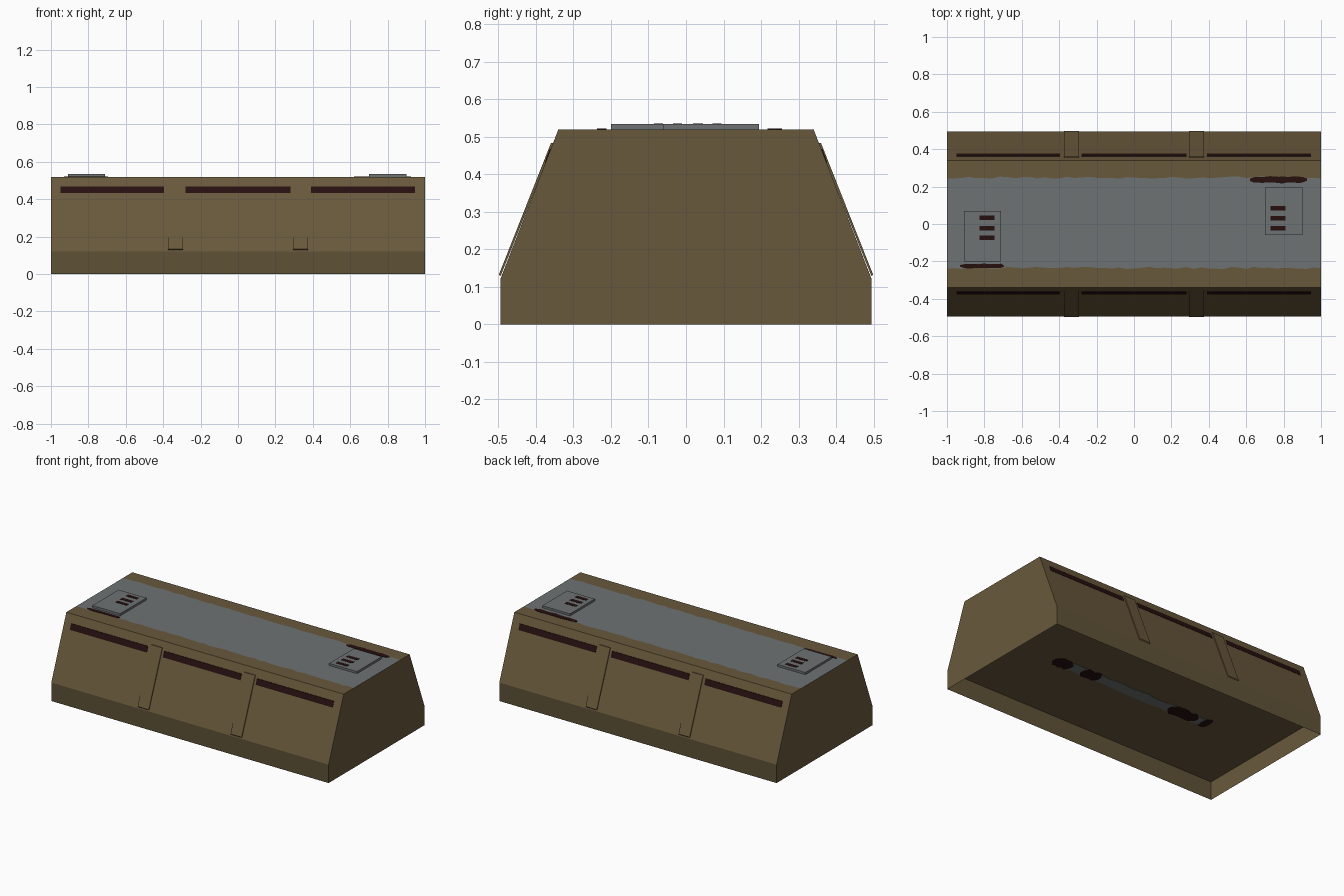
import bpy, bmesh, random

if "Cube" in bpy.data.objects:
    bpy.data.objects.remove(bpy.data.objects["Cube"])

random.seed(4)


def srgb(r, g, b):
    return [((c / 255 + 0.055) / 1.055) ** 2.4 for c in (r, g, b)] + [1.0]


def material(name, rgb):
    m = bpy.data.materials.new(name)
    m.diffuse_color = srgb(*rgb)
    m.use_nodes = True
    m.node_tree.nodes["Principled BSDF"].inputs["Base Color"].default_value = m.diffuse_color
    return m


BROWN = material("brown_paint", (105, 89, 60))
BAND = material("olive_brown_base", (95, 82, 55))
GREY = material("worn_grey", (109, 114, 116))
DARK = material("dark_slot", (38, 16, 15))


def make(name, bm, mats):
    me = bpy.data.meshes.new(name)
    bm.to_mesh(me)
    bm.free()
    for m in mats:
        me.materials.append(m)
    ob = bpy.data.objects.new(name, me)
    bpy.context.collection.objects.link(ob)
    return ob


def prism(name, pts, x0, x1, mat):
    """Closed y-z profile extruded along x."""
    bm = bmesh.new()
    f = bm.faces.new([bm.verts.new((x0, y, z)) for y, z in pts])
    ext = bmesh.ops.extrude_face_region(bm, geom=[f])["geom"]
    verts = [v for v in ext if isinstance(v, bmesh.types.BMVert)]
    bmesh.ops.translate(bm, verts=verts, vec=(x1 - x0, 0, 0))
    bmesh.ops.recalc_face_normals(bm, faces=bm.faces)
    return make(name, bm, [mat])


def box(name, x0, x1, y0, y1, z0, z1, mat):
    return prism(name, [(y0, z0), (y1, z0), (y1, z1), (y0, z1)], x0, x1, mat)


def ragged(name, x0, x1, y0, y1, z, h, mat, n=14):
    """Thin stain plate with uneven long edges and narrowed ends."""
    bm = bmesh.new()
    mid, half = (y0 + y1) / 2, (y1 - y0) / 2
    low, high = [], []
    for i in range(n + 1):
        x = x0 + (x1 - x0) * i / n
        k = 0.35 if i in (0, n) else 1.0
        low.append((x, mid - half * k * random.uniform(0.7, 1), z))
        high.append((x, mid + half * k * random.uniform(0.7, 1), z))
    f = bm.faces.new([bm.verts.new(p) for p in low + high[::-1]])
    ext = bmesh.ops.extrude_face_region(bm, geom=[f])["geom"]
    bmesh.ops.translate(bm, verts=[v for v in ext if isinstance(v, bmesh.types.BMVert)], vec=(0, 0, h))
    bmesh.ops.recalc_face_normals(bm, faces=bm.faces)
    return make(name, bm, [mat])


# Outer shell: base band and tapered body, hollow underneath up to a flat ceiling
W, T, ZB, ZT = 0.495, 0.34, 0.12, 0.52
bm = bmesh.new()
rings = [[bm.verts.new((sx, sy * y, z)) for sx, sy in ((-1, -1), (1, -1), (1, 1), (-1, 1))]
         for y, z in ((W, 0), (W, ZB), (T, ZT))]
for level in (0, 1):
    for i in range(4):
        j = (i + 1) % 4
        f = bm.faces.new((rings[level][i], rings[level][j], rings[level + 1][j], rings[level + 1][i]))
        # only the long sides of the base are the darker tone
        f.material_index = 1 if level == 0 and i in (0, 2) else 0
bm.faces.new(rings[1][::-1])

# Top deck: grey centre with worn, uneven borders
N = 50
rows = []
for i in range(N + 1):
    x = -1 + 2 * i / N
    ys = (-T, -0.235 + random.uniform(-0.006, 0.006), 0.248 + random.uniform(-0.006, 0.006), T)
    rows.append([bm.verts.new((x, y, ZT)) for y in ys])
for a, b in zip(rows, rows[1:]):
    for k in range(3):
        f = bm.faces.new((a[k], b[k], b[k + 1], a[k + 1]))
        f.material_index = 2 if k == 1 else 0
make("barrier_body", bm, [BROWN, BAND, GREY])


def slope(z):
    return W - (W - T) * (z - ZB) / (ZT - ZB)


# Side straps and long slots, on front and back
for s, side in ((-1, "front"), (1, "back")):
    strap = [(s * 0.4945, 0.128), (s * 0.4985, 0.133), (s * 0.360, 0.483), (s * 0.353, 0.483)]
    for n, (x0, x1) in enumerate(((-0.375, -0.295), (0.295, 0.375))):
        prism(f"{side}_strap_{n + 1}", strap, x0, x1, BROWN)
    lo, hi = 0.432, 0.468
    slot = [(s * (slope(lo) - 0.002), lo), (s * (slope(lo) + 0.002), lo),
            (s * (slope(hi) + 0.003), hi), (s * (slope(hi) - 0.002), hi)]
    for n, (x0, x1) in enumerate(((-0.95, -0.395), (-0.28, 0.28), (0.39, 0.945))):
        prism(f"{side}_slot_{n + 1}", slot, x0, x1, DARK)

# Raised hatch plates on the top, each with three vents
hatches = (("left", -0.91, -0.71, -0.20, 0.07, -0.825, -0.745, (0.033, -0.023, -0.073)),
           ("right", 0.70, 0.90, -0.06, 0.195, 0.73, 0.81, (0.083, 0.03, -0.023)))
for name, x0, x1, y0, y1, vx0, vx1, vents in hatches:
    box(f"{name}_hatch", x0, x1, y0, y1, ZT, 0.534, GREY)
    for n, y in enumerate(vents):
        box(f"{name}_hatch_vent_{n + 1}", vx0, vx1, y - 0.012, y + 0.012, 0.533, 0.5355, DARK)

# Dark stains on the deck edges
ragged("right_deck_stain", 0.62, 0.925, 0.217, 0.256, ZT - 0.001, 0.003, DARK)
ragged("left_deck_stain", -0.93, -0.695, -0.237, -0.212, ZT - 0.001, 0.003, DARK)

# Worn streak and stains on the ceiling underneath
ragged("underside_streak", -0.55, 0.60, -0.035, 0.055, ZB - 0.002, 0.003, GREY, 24)
for n, (x0, x1) in enumerate(((0.48, 0.61), (0.27, 0.40), (-0.47, -0.26), (-0.56, -0.51))):
    ragged(f"underside_stain_{n + 1}", x0, x1, -0.045, 0.06, ZB - 0.004, 0.004, DARK, 6)
